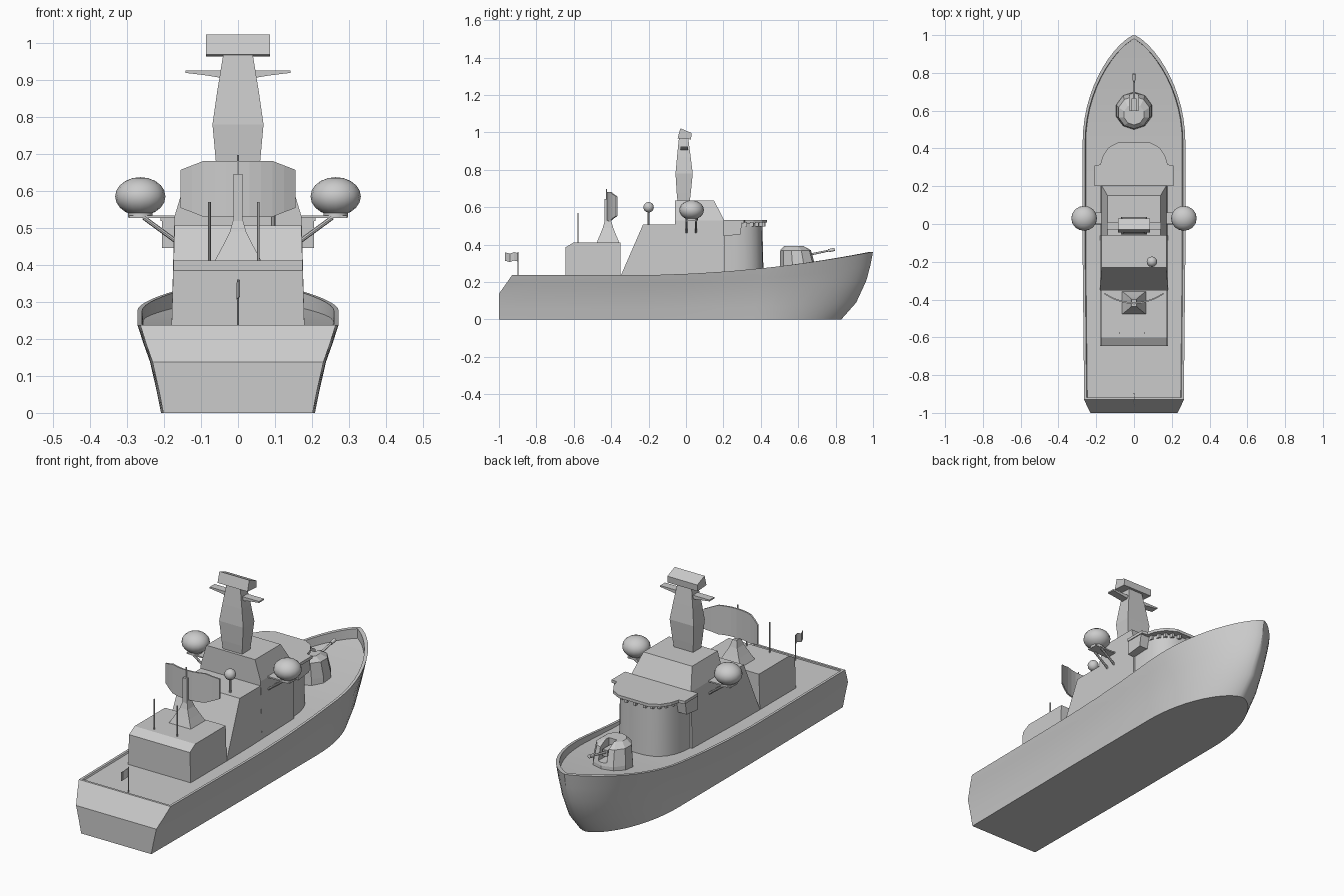
import bpy, bmesh, math
from mathutils import Vector

if "Cube" in bpy.data.objects:
    bpy.data.objects.remove(bpy.data.objects["Cube"])


def mesh(name, verts, faces, smooth=None):
    me = bpy.data.meshes.new(name)
    me.from_pydata([tuple(v) for v in verts], [], faces)
    bm = bmesh.new()
    bm.from_mesh(me)
    bmesh.ops.remove_doubles(bm, verts=bm.verts, dist=1e-5)
    bmesh.ops.recalc_face_normals(bm, faces=bm.faces)
    bm.to_mesh(me)
    bm.free()
    ob = bpy.data.objects.new(name, me)
    bpy.context.collection.objects.link(ob)
    if smooth:
        bpy.ops.object.select_all(action='DESELECT')
        ob.select_set(True)
        bpy.context.view_layer.objects.active = ob
        bpy.ops.object.shade_smooth_by_angle(angle=math.radians(smooth))
    return ob


def loft(name, rings, smooth=None):
    """Skin a list of equal closed rings and cap both ends."""
    n = len(rings[0])
    faces = [(i * n + j, i * n + (j + 1) % n, (i + 1) * n + (j + 1) % n, (i + 1) * n + j)
             for i in range(len(rings) - 1) for j in range(n)]
    faces += [tuple(range(n)), tuple(range((len(rings) - 1) * n, len(rings) * n))]
    return mesh(name, [v for r in rings for v in r], faces, smooth)


def rect(x0, x1, y0, y1, z):
    return [(x0, y0, z), (x1, y0, z), (x1, y1, z), (x0, y1, z)]


def box(name, x0, x1, y0, y1, z0, z1):
    return loft(name, [rect(x0, x1, y0, y1, z0), rect(x0, x1, y0, y1, z1)])


def side_profile(name, prof, hw):
    """Extrude a (y, z) profile across x; hw(z) is the half width."""
    return loft(name, [[(s * hw(z), y, z) for y, z in prof] for s in (-1, 1)])


def rod(name, a, b, r, n=8, r2=None):
    a, b = Vector(a), Vector(b)
    q = (b - a).to_track_quat('Z', 'Y')
    ring = lambda c, rr: [c + q @ Vector((rr * math.cos(math.tau * k / n), rr * math.sin(math.tau * k / n), 0))
                          for k in range(n)]
    return loft(name, [ring(a, r), ring(b, r if r2 is None else r2)], 40)


def ball(name, c, r, seg=16, rings=10):
    rs = []
    for i in range(rings + 1):
        p = math.pi * i / rings
        rs.append([(c[0] + r[0] * math.sin(p) * math.cos(math.tau * k / seg),
                    c[1] + r[1] * math.sin(p) * math.sin(math.tau * k / seg),
                    c[2] - r[2] * math.cos(p)) for k in range(seg)])
    v = [p for q in rs for p in q]
    f = [(i * seg + j, i * seg + (j + 1) % seg, (i + 1) * seg + (j + 1) % seg, (i + 1) * seg + j)
         for i in range(rings) for j in range(seg)]
    return mesh(name, v, f, 60)


# Hull: stations lofted from stern to stem, with a thin bulwark and sunken deck
def sheer(y):
    return 0.237 + 0.125 * (max(0, y + 0.3) / 1.3) ** 2


# level: height fraction, half width, stern y, stem y, bow start y, fullness
levels = [(0, .208, -1, .83, .36, .6), (.25, .22, -1, .91, .37, .63), (.58, .238, -1, .965, .39, .67),
          (.79, .256, -.965, .985, .41, .71), (1, .272, -.93, 1, .43, .74)]
AFT, FWD = 7, 14
secs = []
for k in range(AFT + FWD + 1):
    pts = []
    for t, w, ys, ye, y0, e in levels:
        if k < AFT:
            y, f = ys + (y0 - ys) * k / AFT, 0.97 + 0.03 * min(1, k / 4)
        else:
            u = math.sin((k - AFT) / FWD * math.pi / 2)
            y, f = y0 + (ye - y0) * u, max(0, 1 - u * u) ** e
        pts.append([w * f, y, t])
    zt = sheer(pts[-1][1])
    pts = [(x, y, t * zt) for x, y, t in pts]
    x, y, z = pts[-1]
    yi = y + 0.012 if k == 0 else (y if y < .43 else .43 + (y - .43) * .972)
    xi = max(0, x - 0.013)
    pts += [(xi, yi, z), (xi * .985, yi, z - 0.008 - 0.042 * max(0, y))]
    secs.append(pts + [(-a, b, c) for a, b, c in reversed(pts)])
m = len(secs[0])
faces = [(i * m + j, i * m + (j + 1) % m, (i + 1) * m + (j + 1) % m, (i + 1) * m + j)
         for i in range(len(secs) - 1) for j in range(m)]
faces += [(j, j + 1, m - 2 - j, m - 1 - j) for j in range(6)]
mesh("hull", [p for s in secs for p in s], faces, 28)

# Deckhouses
hw = lambda z: 0.18 - 0.03 * (z - 0.22)
side_profile("aft_deckhouse", [(-.645, .22), (-.645, .385), (-.60, .412), (-.35, .412), (-.35, .22)], hw)
side_profile("middle_deckhouse", [(-.355, .22), (-.23, .507), (-.05, .507), (-.05, .22)], hw)
loft("main_deckhouse", [rect(-.18, .18, -.06, .205, .22), rect(-.172, .172, -.06, .205, .53),
                        rect(-.14, .14, -.06, .15, .635)])


# Bridge with rounded front, overhanging roof and side wings
def bridge_ring(rx, ry, z, n=14):
    pts = []
    for k in range(n + 1):
        a = math.pi * k / n
        c, s = math.cos(a), math.sin(a)
        pts.append((rx * math.copysign(abs(c) ** .75, c), .2 + ry * abs(s) ** .75, z))
    return pts


loft("bridge_tower", [bridge_ring(.168, .215, .22), bridge_ring(.165, .208, .515)], 30)
roof = [(.21, .2), (.21, .31), (.178, .315), (.165, .36), (.135, .405), (.085, .432)]
roof += [(-x, y) for x, y in reversed(roof)]
loft("bridge_roof", [[(x, y, z) for x, y in roof] for z in (.518, .533)])
for k in range(2, 13):
    a = math.pi * k / 14
    c, s = math.cos(a), math.sin(a)
    x, y = .163 * math.copysign(abs(c) ** .75, c), .2 + .212 * s ** .75
    box("roof_bracket", x - .007, x + .007, y - .007, y + .012, .498, .52)
for s in (-1, 1):
    x0, x1 = sorted((s * .155, s * .206))
    loft("bridge_wing", [[(x, y, z) for y, z in ((.2, .445), (.29, .455), (.3, .52), (.2, .52))] for x in (x0, x1)])

# Mast with yards and radar box
loft("mast", [rect(-a, a, y0, y1, z) for a, y0, y1, z in
              ((.055, -.045, .02, .63), (.06, -.05, .026, .68), (.069, -.056, .036, .78),
               (.056, -.048, .025, .87), (.04, -.038, .012, .968))])
for s in (-1, 1):
    loft("mast_yard", [[(s * x, y, z) for y, z in ((-.03, z0), (.01, z0), (.01, .926), (-.03, .926))]
                       for x, z0 in ((.03, .903), (.085, .912), (.142, .919))])
side_profile("mast_radar", [(-.045, .968), (-.03, 1.022), (.03, .997), (.027, .963)], lambda z: .086)

# Side radomes on braced platforms
for s in (-1, 1):
    ball("radome", (s * .264, .03, .585), (.068, .066, .052))
    rod("radome_base", (s * .264, .03, .528), (s * .264, .03, .545), .033, 16)
    x0, x1 = sorted((s * .16, s * .295))
    box("radome_platform", x0, x1, .0, .06, .527, .534)
    for y in (.003, .053):
        rod("radome_brace", (s * .255, y, .528), (s * .165, y, .462), .006)

# Small sensor ball
rod("sensor_pole", (.095, -.2, .5), (.095, -.2, .58), .006)
ball("sensor_ball", (.095, -.2, .6), (.028, .028, .028), 12, 8)

# Aft radar: flared pedestal, post and curved reflector
loft("radar_pedestal", [rect(-a, a, -.417 - b, -.417 + b, z) for a, b, z in
                        ((.066, .063, .405), (.042, .044, .45), (.022, .028, .49), (.012, .018, .525))])
box("radar_post", -.012, .012, -.437, -.415, .515, .645)
rod("radar_rod", (0, -.425, .64), (0, -.425, .697), .003)
cols = []
for k in range(-5, 6):
    x = k * .031
    y = -.418 + .05 * (k / 5) ** 2
    trim = max(0, abs(k) - 3) * .012
    top, low = .681 - trim, .53 + trim
    cols.append([(x, y - .005, low), (x, y + .003, low), (x, y + .003, top), (x, y - .005, top)])
loft("radar_reflector", cols)

# Whip antennas, flagpole and flag
for x in (-.077, .055):
    rod("whip_antenna", (x, -.577, .405), (x, -.577, .57), .0035, 6)
rod("flagpole", (0, -.898, .22), (0, -.898, .36), .003, 6)
flag = [(-.898, 0), (-.92, .005), (-.942, -.003), (-.967, .004)]
loft("flag", [[(x - .001, y, .31 + x), (x + .001, y, .31 + x), (x + .001, y, .355 + x), (x - .001, y, .355 + x)]
              for y, x in flag])

# Deck gun: faceted turret with a front slot, breech and barrel
rings = []
for r, cy, z in ((.1, .6, .25), (.098, .6, .29), (.086, .59, .37), (.055, .58, .393)):
    rings.append([(r * math.cos(math.tau * (k + .5) / 10), cy + r * math.sin(math.tau * (k + .5) / 10), z)
                  for k in range(10)])
turret = loft("gun_turret", rings)
cutter = box("slot_cutter", -.024, .024, .6, .8, .305, .5)
cutter.hide_render = True
cutter.hide_viewport = True
cut = turret.modifiers.new("slot", 'BOOLEAN')
cut.operation, cut.object, cut.solver = 'DIFFERENCE', cutter, 'EXACT'
box("gun_breech", -.014, .014, .59, .665, .325, .36)
rod("gun_barrel", (0, .62, .338), (0, .79, .374), .0065, 10, .005)
rod("gun_muzzle", (0, .762, .368), (0, .795, .375), .009, 10)
